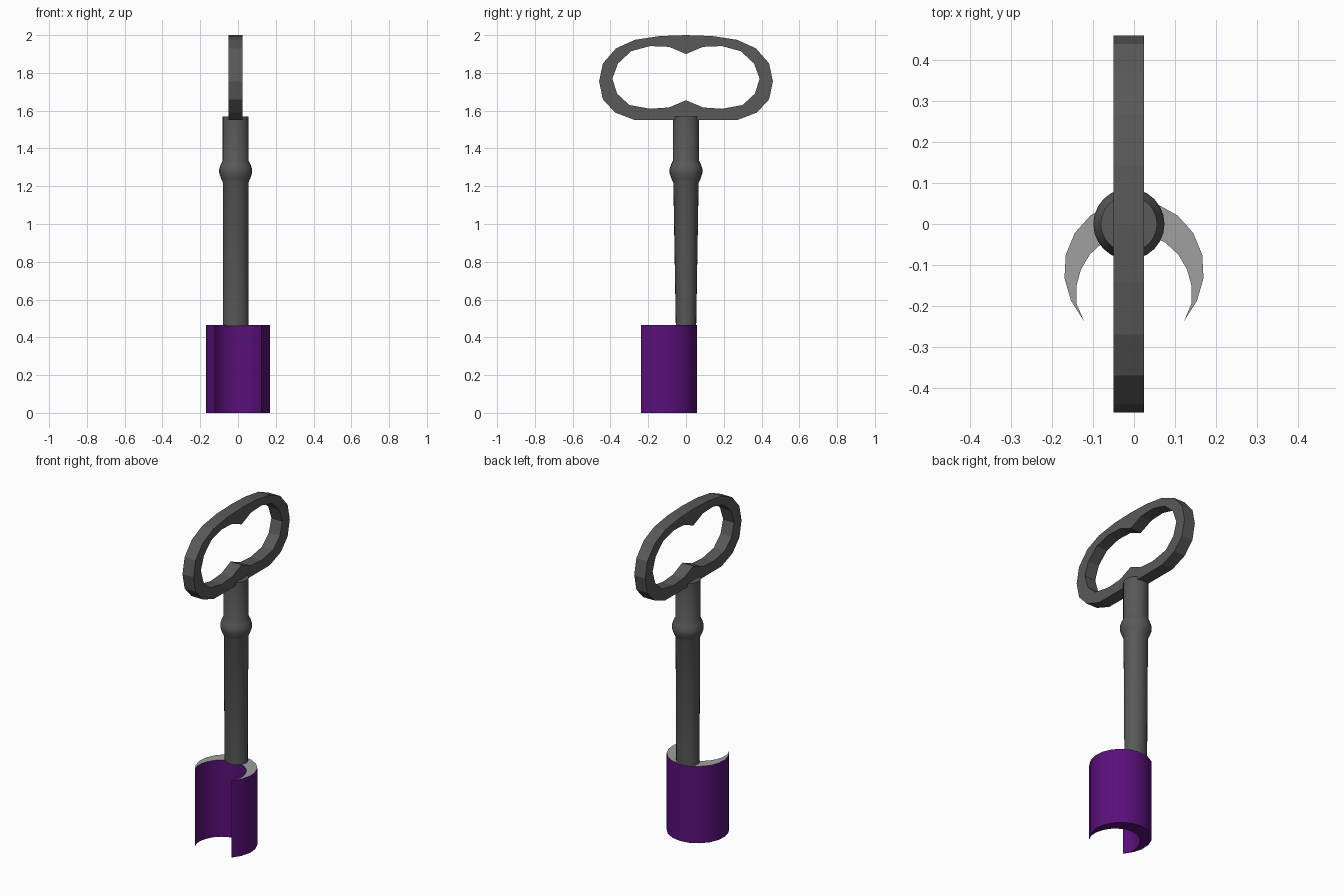
import bpy, bmesh, math

if "Cube" in bpy.data.objects:
    bpy.data.objects.remove(bpy.data.objects["Cube"])

AXIS_X = -0.0125


def material(name, rgb):
    m = bpy.data.materials.new(name)
    m.diffuse_color = (*rgb, 1)
    m.use_nodes = True
    m.node_tree.nodes["Principled BSDF"].inputs["Base Color"].default_value = m.diffuse_color
    return m


def make_object(name, bm, mats, smooth=True):
    bmesh.ops.recalc_face_normals(bm, faces=bm.faces)
    mesh = bpy.data.meshes.new(name)
    bm.to_mesh(mesh)
    bm.free()
    ob = bpy.data.objects.new(name, mesh)
    bpy.context.collection.objects.link(ob)
    for m in mats:
        mesh.materials.append(m)
    if smooth:
        bpy.ops.object.select_all(action='DESELECT')
        ob.select_set(True)
        bpy.context.view_layer.objects.active = ob
        bpy.ops.object.shade_smooth_by_angle(angle=math.radians(30))
    return ob


def bridge(bm, a, b):
    n = len(a)
    for i in range(n):
        j = (i + 1) % n
        bm.faces.new((a[i], a[j], b[j], b[i]))


def mirrored(half):
    return half + [(-y, z) for y, z in half[-2:0:-1]]


iron = material("dark_iron", (0.1, 0.1, 0.1))
purple = material("purple", (0.1, 0.005, 0.19))
grey = material("grey", (0.35, 0.35, 0.35))

# Bow: flat kidney-shaped ring in the y-z plane
outer = mirrored([(0, 2.0), (.14, 1.995), (.27, 1.975), (.37, 1.93), (.44, 1.85),
                  (.46, 1.755), (.44, 1.66), (.375, 1.59), (.27, 1.55), (.14, 1.55), (0, 1.55)])
inner = mirrored([(0, 1.90), (.09, 1.938), (.19, 1.942), (.29, 1.915), (.36, 1.85),
                  (.39, 1.77), (.365, 1.69), (.30, 1.63), (.19, 1.61), (.09, 1.617), (0, 1.655)])
bm = bmesh.new()
loops = [[bm.verts.new((AXIS_X + dx, y, z)) for y, z in pts]
         for pts, dx in ((outer, -.037), (outer, .037), (inner, .037), (inner, -.037))]
for k in range(4):
    bridge(bm, loops[k], loops[(k + 1) % 4])
make_object("key_bow", bm, [iron], smooth=False)

# Shaft with collar: elliptical rings (rx, ry, z), tapering only in y
rings = [(.068, .054, .46), (.068, .067, 1.22), (.077, .077, 1.24), (.087, .087, 1.27),
         (.087, .087, 1.29), (.079, .079, 1.315), (.069, .069, 1.335), (.069, .069, 1.57)]
N = 24
bm = bmesh.new()
loops = [[bm.verts.new((AXIS_X + rx * math.cos(math.tau * i / N),
                        ry * math.sin(math.tau * i / N), z)) for i in range(N)]
         for rx, ry, z in rings]
for a, b in zip(loops, loops[1:]):
    bridge(bm, a, b)
bm.faces.new(loops[0])
bm.faces.new(loops[-1])
make_object("key_shaft", bm, [iron])


# Bit: extruded crescent, purple with a grey top
def arc(rx, ry, cy, start, n):
    a0, a1 = math.radians(start), math.radians(180 - start)
    return [(rx * math.cos(a0 + (a1 - a0) * i / n),
             cy + ry * math.sin(a0 + (a1 - a0) * i / n)) for i in range(n + 1)]


S = 14
out_arc = arc(.171, .171, -.113, -45, S)
in_arc = arc(.142, .15, -.172, -25, S)
out_arc[0], out_arc[-1] = (.122, -.238), (-.122, -.238)
outline = out_arc + in_arc[-2:0:-1]
bm = bmesh.new()
low, high = [[bm.verts.new((x, y, z)) for x, y in outline] for z in (0, .465)]
bridge(bm, low, high)


def cap(loop, mat):
    o, n = loop[:S + 1], [loop[0]] + loop[:S:-1] + [loop[S]]
    for i in range(S):
        quad = list(dict.fromkeys((o[i], o[i + 1], n[i + 1], n[i])))
        bm.faces.new(quad).material_index = mat


cap(low, 0)
cap(high, 1)
make_object("key_bit", bm, [purple, grey])
